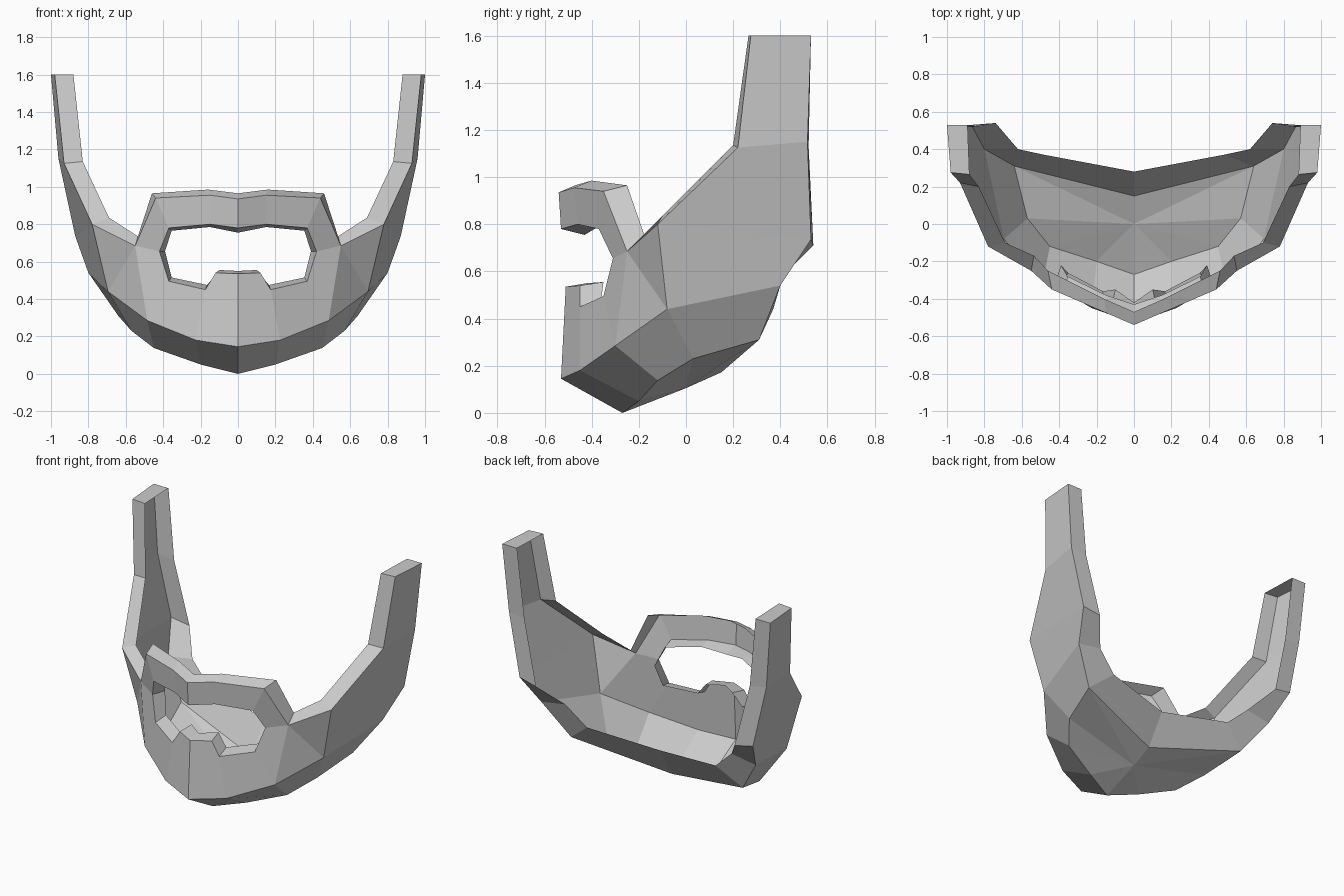
import bpy, bmesh

bm = bmesh.new()


def row(*points):
    return [bm.verts.new(p) for p in points]


def strip(a, b):
    """Quads between two rows of equal length."""
    for i in range(len(a) - 1):
        bm.faces.new((a[i], a[i + 1], b[i + 1], b[i]))


# moustache: top and bottom edge, from the centre outwards
m = row((0, -.54, .935), (.15, -.475, .955), (.44, -.35, .94))
n = row((0, -.53, .78), (.15, -.46, .80), (.37, -.37, .78))
# cheek and sideburn: front edge and back edge, going up
e = row((.55, -.25, .685), (.78, -.12, .80), (.93, .22, 1.125), (.98, .275, 1.6))
k = row((.80, .40, .54), (.87, .53, .735), (.96, .515, 1.15), (1, .53, 1.6))
# mouth opening: lower edge, from the corner to the tuft under the lip
h = row((.42, -.31, .655), (.37, -.35, .495), (.175, -.45, .45),
        (.12, -.45, .54), (0, -.51, .535))
# jaw line and the lower jaw line under it
c = row((0, -.53, .145), (.225, -.45, .18), (.485, -.30, .285), (.695, -.08, .44)) + [k[0]]
b = row((0, -.27, 0), (.20, -.20, .05), (.45, -.12, .138), (.57, .03, .23), (.64, .31, .31))
# centre line of the underside
u, w = row((0, 0, .105), (0, .15, .172))

# outer surface
strip(m, n)
strip(c, b)
strip(e[1:], k[1:])
for face in ((m[2], e[0], h[0], n[2]), (h[0], e[0], c[2], h[1]),
             (e[0], c[3], c[2]), (e[0], e[1], c[3]), (e[1], k[1], k[0], c[3]),
             (h[1], c[2], c[1], h[2]), (h[4], h[3], h[2], c[1], c[0]),
             (u, b[0], b[1]), (u, b[1], b[2]), (u, b[2], b[3]),
             (u, b[3], b[4]), (u, b[4], w)):
    bm.faces.new(face)

# thick rim along the outside edge: moustache, cheek, sideburn, neck
outer = m + e + k[::-1] + [b[4], w]
strip(outer, row((0, -.47, .965), (.16, -.40, .985), (.46, -.25, .965),
                 (.535, -.17, .735), (.69, -.10, .835), (.83, .20, 1.135),
                 (.88, .265, 1.6), (.89, .53, 1.6), (.84, .52, 1.13),
                 (.74, .54, .71), (.62, .40, .57), (.48, .37, .44), (0, .28, .38)))
# thick rim around the mouth opening
strip(n + h, row((0, -.43, .755), (.15, -.38, .785), (.355, -.28, .765),
                 (.39, -.22, .655), (.355, -.26, .515), (.165, -.36, .475),
                 (.10, -.35, .555), (0, -.42, .55)))

bmesh.ops.recalc_face_normals(bm, faces=bm.faces[:])
# the surface must point outwards: check one underside face
if sum(f.normal.z for f in u.link_faces) > 0:
    bmesh.ops.reverse_faces(bm, faces=bm.faces[:])

mesh = bpy.data.meshes.new("beard_shell")
bm.to_mesh(mesh)
bm.free()
beard = bpy.data.objects.new("beard_shell", mesh)
bpy.context.collection.objects.link(beard)

# other half
mirror = beard.modifiers.new("mirror", 'MIRROR')
mirror.use_clip = True
mirror.merge_threshold = .002
